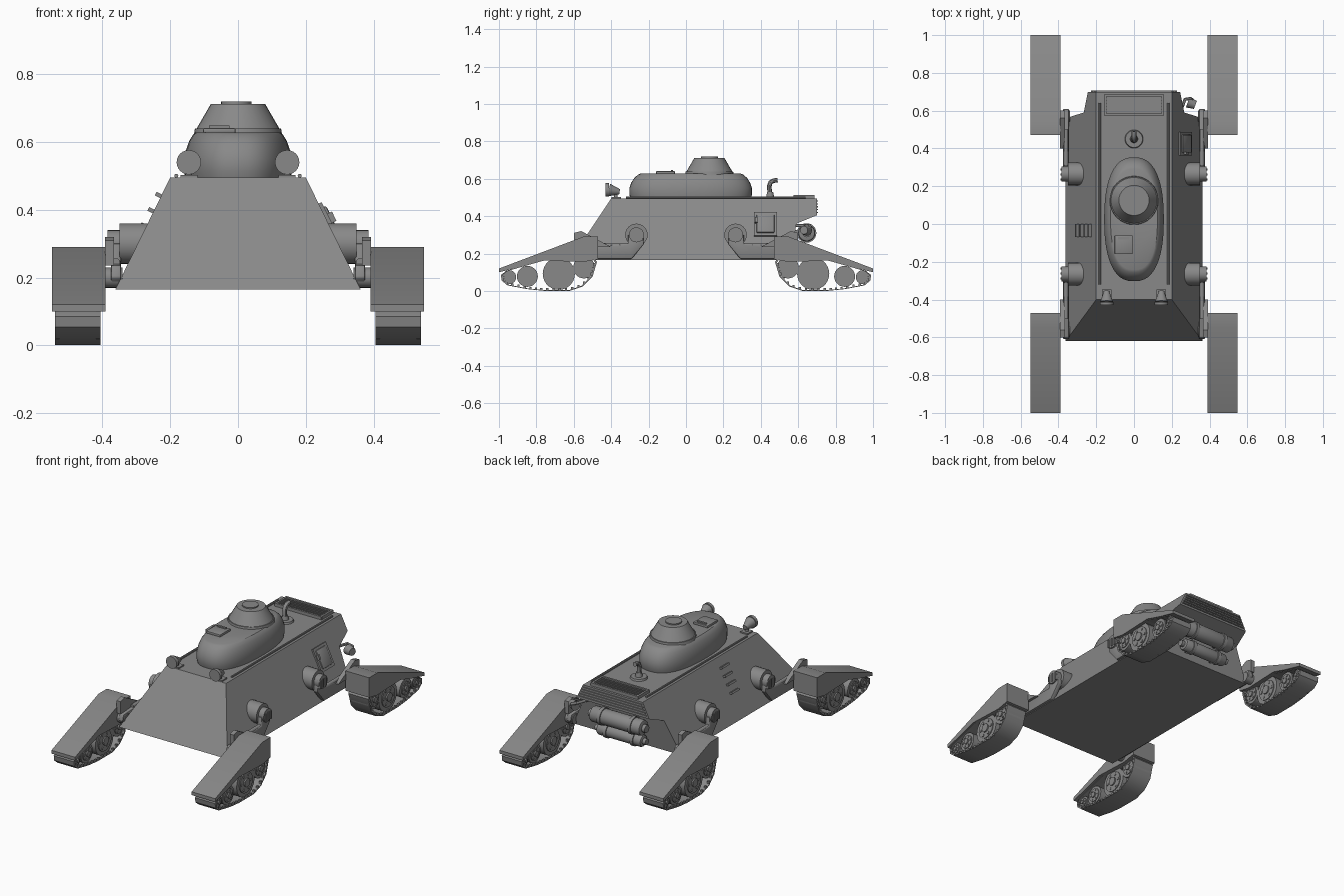
import bpy, bmesh, math
from mathutils import Matrix, Vector

if "Cube" in bpy.data.objects:
    bpy.data.objects.remove(bpy.data.objects["Cube"], do_unlink=True)

COLOUR = (0.25, 0.25, 0.25, 1)
grey = bpy.data.materials.new("armour grey")
grey.use_nodes = True
grey.diffuse_color = COLOUR
grey.node_tree.nodes["Principled BSDF"].inputs["Base Color"].default_value = COLOUR
parts = []


def finish(name, bm):
    bmesh.ops.recalc_face_normals(bm, faces=bm.faces)
    mesh = bpy.data.meshes.new(name)
    bm.to_mesh(mesh)
    bm.free()
    mesh.materials.append(grey)
    ob = bpy.data.objects.new(name, mesh)
    bpy.context.collection.objects.link(ob)
    parts.append(ob)
    return ob


def bevel(ob, width, segments=2):
    mod = ob.modifiers.new("bevel", "BEVEL")
    mod.width, mod.segments = width, segments


def box(name, centre, size, rot=None):
    bm = bmesh.new()
    m = Matrix.Translation(centre) @ (rot or Matrix()) @ Matrix.Diagonal((*size, 1))
    bmesh.ops.create_cube(bm, size=1, matrix=m)
    return finish(name, bm)


def rod(name, a, b, r0, r1=None, n=24):
    a, b = Vector(a), Vector(b)
    d = b - a
    m = Matrix.Translation((a + b) / 2) @ d.to_track_quat("Z", "Y").to_matrix().to_4x4()
    bm = bmesh.new()
    bmesh.ops.create_cone(bm, cap_ends=True, segments=n, radius1=r0,
                          radius2=r0 if r1 is None else r1, depth=d.length, matrix=m)
    return finish(name, bm)


def loft(name, rings, caps=True, closed=False):
    bm = bmesh.new()
    rows = [[bm.verts.new(p) for p in ring] for ring in rings]
    n = len(rows[0])
    pairs = list(zip(rows, rows[1:])) + ([(rows[-1], rows[0])] if closed else [])
    for lo, hi in pairs:
        for i in range(n):
            j = (i + 1) % n
            bm.faces.new((lo[i], lo[j], hi[j], hi[i]))
    if caps and not closed:
        bm.faces.new(rows[0])
        bm.faces.new(rows[-1])
    return finish(name, bm)


def prism(name, profile, x0, x1):
    return loft(name, [[(x, y, z) for y, z in profile] for x in (x0, x1)])


def pipe(name, points, radius):
    cu = bpy.data.curves.new(name, "CURVE")
    cu.dimensions, cu.bevel_depth, cu.bevel_resolution = "3D", radius, 3
    cu.use_fill_caps = True
    sp = cu.splines.new("POLY")
    sp.points.add(len(points) - 1)
    for p, co in zip(sp.points, points):
        p.co = (*co, 1)
    cu.materials.append(grey)
    ob = bpy.data.objects.new(name, cu)
    bpy.context.collection.objects.link(ob)
    parts.append(ob)


# Hull: side profile whose width grows towards the floor
def half_width(z):
    return 0.2 + (0.495 - z) * 0.49


hull = [(-0.62, 0.165), (-0.4, 0.495), (0.7, 0.495), (0.7, 0.405), (0.59, 0.36), (0.56, 0.165)]
loft("hull", [[(s * half_width(z), y, z) for y, z in hull] for s in (-1, 1)])


def side_rot(s):
    return Matrix.Rotation(s * math.atan2(1, 0.49), 4, "Y")


def on_side(name, s, y, z, size, lift=0.0):
    n = Vector((s, 0, 0.49)).normalized()
    return box(name, Vector((s * half_width(z), y, z)) + n * lift, size, side_rot(s))


# Side door and side louvres
on_side("side_door_frame", 1, 0.425, 0.355, (0.14, 0.125, 0.02))
bevel(on_side("side_door", 1, 0.425, 0.355, (0.11, 0.095, 0.034)), 0.006)
on_side("door_handle", 1, 0.375, 0.37, (0.03, 0.012, 0.05))
for z in (0.44, 0.395, 0.35, 0.305):
    on_side("side_louvre", -1, -0.035, z, (0.012, 0.07, 0.035))

# Turret: rounded rings, inset towards the roof
def outline(inset, z, n=48):
    ring = []
    for i in range(n):
        c, s = math.cos(math.tau * i / n), math.sin(math.tau * i / n)
        ring.append((math.copysign(abs(c) ** 0.8, c) * (0.158 - inset),
                     0.025 + math.copysign(abs(s) ** 0.85, s) * (0.328 - 1.8 * inset), z))
    return ring


loft("turret", [outline(i, z) for i, z in ((0.004, 0.49), (0, 0.515), (0, 0.55),
                                           (0.006, 0.58), (0.015, 0.605), (0.026, 0.622), (0.034, 0.628))])
rod("turret_ring", (0, 0.125, 0.622), (0, 0.125, 0.64), 0.13, 0.127, 32)
rod("cupola", (0, 0.125, 0.636), (0, 0.125, 0.712), 0.124, 0.08, 32)
rod("cupola_cap", (-0.005, 0.125, 0.71), (-0.005, 0.125, 0.719), 0.045)
bevel(box("turret_hatch", (-0.055, -0.11, 0.633), (0.095, 0.1, 0.016)), 0.004)
box("hatch_hinge", (-0.055, -0.075, 0.642), (0.06, 0.012, 0.012))

# Headlamps and deck rails
for s in (-1, 1):
    x = s * 0.145
    rod("headlamp_rim", (x, -0.43, 0.54), (x, -0.412, 0.54), 0.036)
    rod("headlamp_bowl", (x, -0.412, 0.54), (x, -0.355, 0.53), 0.034, 0.014)
    rod("headlamp_stem", (x, -0.375, 0.49), (x, -0.375, 0.535), 0.01, n=12)
    box("headlamp_foot", (x, -0.372, 0.498), (0.05, 0.05, 0.01))
    rod("deck_rail", (s * 0.182, -0.32, 0.5), (s * 0.182, 0.64, 0.5), 0.006, n=8)

# Exhaust snorkel
rod("snorkel_base", (0, 0.45, 0.49), (0, 0.45, 0.506), 0.05, 0.045)
rod("snorkel_collar", (0, 0.45, 0.5), (0, 0.45, 0.53), 0.022, 0.016)
pipe("snorkel", [(0, 0.45, 0.5), (0, 0.445, 0.56), (0, 0.452, 0.58), (0, 0.468, 0.59), (0, 0.49, 0.592)], 0.013)

# Engine grille on the deck and slats on the stern
box("grille_plate", (0, 0.63, 0.498), (0.31, 0.1, 0.012))
for s in (-1, 1):
    box("grille_end", (s * 0.152, 0.63, 0.503), (0.012, 0.11, 0.022))
    box("grille_edge", (0, 0.63 + s * 0.05, 0.503), (0.31, 0.012, 0.022))
for i in range(5):
    box("grille_slat", (0, 0.598 + i * 0.016, 0.504), (0.3, 0.006, 0.014))
    z = 0.42 + i * 0.015
    box("stern_slat", (0, 0.702, z), (2 * half_width(z) - 0.02, 0.008, 0.006))

# Fuel drums under the stern
for y, z, r, w in ((0.645, 0.31, 0.046, 0.17), (0.615, 0.215, 0.036, 0.15)):
    bevel(rod("fuel_drum", (-w, y, z), (w, y, z), r), 0.012)
    for s in (-1, 1):
        rod("drum_strap", (s * w * 0.6 - 0.01, y, z), (s * w * 0.6 + 0.01, y, z), r + 0.006)
        rod("drum_cap", (s * w, y, z), (s * (w + 0.02), y, z), r * 0.5)
        box("drum_bracket", (s * w * 0.6, y - 0.035, z), (0.02, 0.07, 0.03))

# Stern lamp on a bent stalk
pipe("lamp_stalk", [(0.24, 0.58, 0.35), (0.27, 0.66, 0.35), (0.3, 0.665, 0.34), (0.32, 0.645, 0.32)], 0.009)
rod("stern_lamp", (0.285, 0.645, 0.325), (0.325, 0.63, 0.325), 0.03, 0.022)

# Track pods: one leg design placed at all four corners
fender = [(1, 0.1), (1, 0.12), (0.55, 0.29), (0.47, 0.29), (0.47, 0.17), (0.55, 0.155), (0.77, 0.163), (0.88, 0.13)]
track = [(0.99, 0.085), (0.985, 0.055), (0.955, 0.03), (0.85, 0.01), (0.76, 0.001), (0.62, 0.001),
         (0.55, 0.025), (0.5, 0.075), (0.476, 0.155), (0.5, 0.19), (0.6, 0.2), (0.78, 0.16), (0.96, 0.108)]
wheels = [(0.945, 0.074, 0.037), (0.848, 0.078, 0.056), (0.68, 0.092, 0.086), (0.545, 0.125, 0.058)]
arm = [(0.225, 0.25), (0.29, 0.172), (0.58, 0.172), (0.61, 0.2), (0.6, 0.235), (0.31, 0.25), (0.31, 0.3), (0.23, 0.3)]


def leg(sx, sy):
    def place(x, y, z):
        return (sx * x, sy * y, z)

    prism("fender", [(sy * y, z) for y, z in fender], sx * 0.39, sx * 0.548)
    # Track belt: hollow band with inner guide teeth
    mid = Vector((0.74, 0.1))
    inner = [mid + (Vector(p) - mid) * 0.96 for p in track]
    loft("track_belt", [[place(x, *p) for p in ring] for ring, x in
                        ((track, 0.405), (track, 0.54), (inner, 0.54), (inner, 0.405))], closed=True)
    for a, b in zip(inner[:9], inner[1:9]):
        steps = max(1, round((b - a).length / 0.03))
        for k in range(steps):
            p = a.lerp(b, (k + 0.5) / steps)
            for x in (0.412, 0.533):
                box("track_tooth", place(x, p.x, p.y + 0.003), (0.012, 0.012, 0.014))
    for y, z, r in wheels:
        rod("road_wheel", place(0.418, y, z), place(0.527, y, z), r, n=28)
        rod("wheel_rim", place(0.413, y, z), place(0.532, y, z), r * 0.72)
        rod("wheel_hub", place(0.405, y, z), place(0.54, y, z), r * 0.3, n=12)
        for k in range(6):
            t = math.tau * k / 6
            q = (y + r * 0.52 * math.cos(t), z + r * 0.52 * math.sin(t))
            rod("wheel_bolt", place(0.41, *q), place(0.536, *q), r * 0.1, n=8)
    # Suspension arm with its shoulder joint
    bevel(prism("swing_arm", [(sy * y, z) for y, z in arm], sx * 0.345, sx * 0.375), 0.005)
    rod("arm_axle", place(0.34, 0.57, 0.2), place(0.42, 0.57, 0.2), 0.03)
    rod("arm_spar", place(0.36, 0.3, 0.245), place(0.36, 0.5, 0.245), 0.012, n=12)
    prism("arm_web", [(sy * y, z) for y, z in ((0.4, 0.235), (0.6, 0.235), (0.6, 0.31), (0.56, 0.32))],
          sx * 0.365, sx * 0.392)
    rod("shoulder_mount", place(0.25, 0.265, 0.3), place(0.35, 0.265, 0.3), 0.06)
    rod("shoulder_core", place(0.3, 0.265, 0.3), place(0.385, 0.265, 0.3), 0.04)
    for y in (0.235, 0.262, 0.289):
        box("shoulder_fin", place(0.37, y, 0.295), (0.04, 0.01, 0.05))


for sx in (-1, 1):
    for sy in (-1, 1):
        leg(sx, sy)

# Turn pipes into meshes and smooth the round parts
bpy.ops.object.select_all(action="DESELECT")
for ob in parts:
    ob.select_set(True)
bpy.context.view_layer.objects.active = parts[0]
bpy.ops.object.convert(target="MESH")
bpy.ops.object.shade_smooth_by_angle(angle=math.radians(35))
